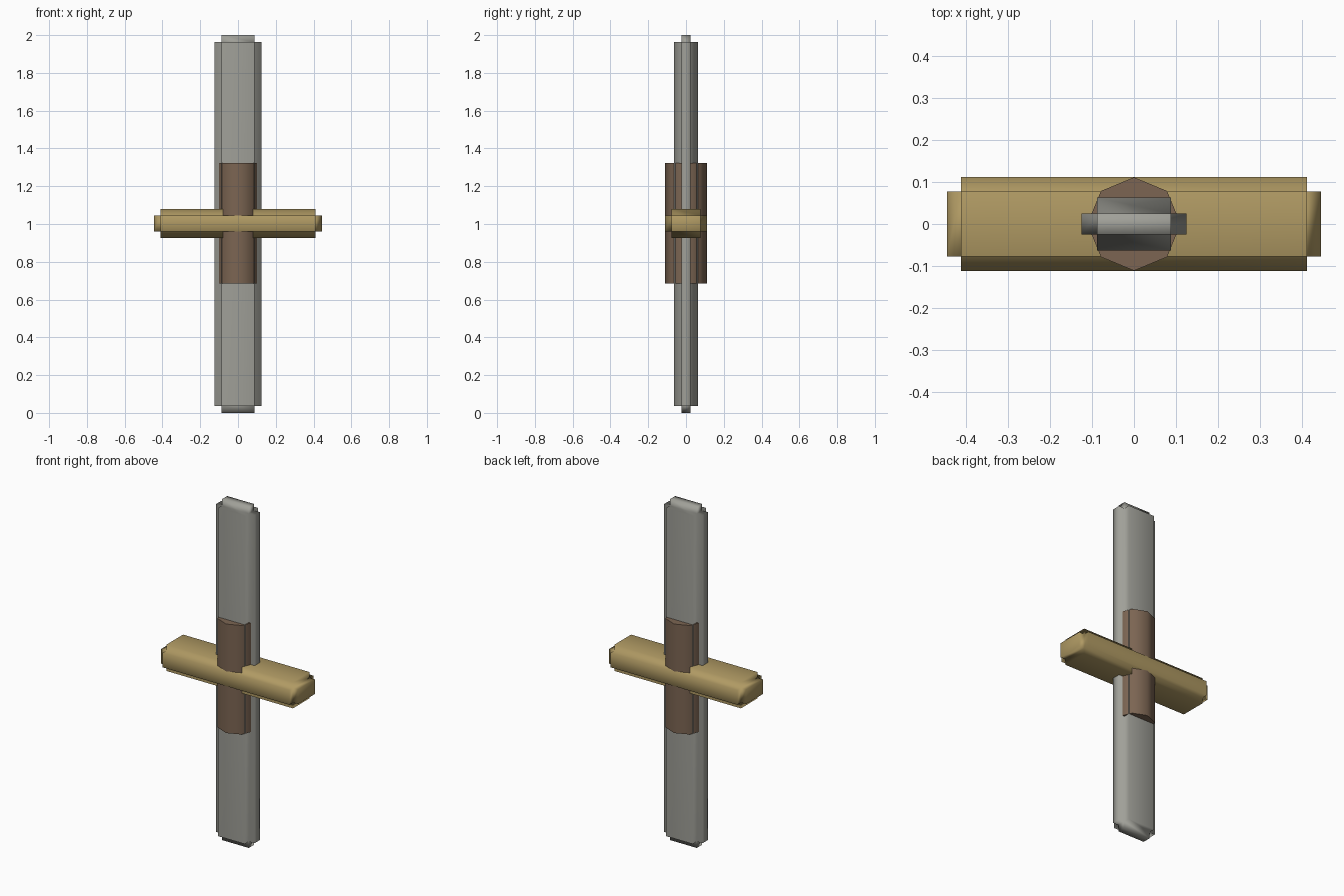
import bpy, bmesh, math
from mathutils import Vector

cube = bpy.data.objects.get("Cube")
if cube:
    bpy.data.objects.remove(cube, do_unlink=True)


def material(name, rgb):
    m = bpy.data.materials.new(name)
    m.use_nodes = True
    m.diffuse_color = (*rgb, 1)
    m.node_tree.nodes["Principled BSDF"].inputs["Base Color"].default_value = (*rgb, 1)
    return m


def add_object(name, bm, mat, z):
    bmesh.ops.recalc_face_normals(bm, faces=bm.faces)
    mesh = bpy.data.meshes.new(name)
    bm.to_mesh(mesh)
    bm.free()
    mesh.materials.append(mat)
    obj = bpy.data.objects.new(name, mesh)
    obj.location.z = z
    bpy.context.collection.objects.link(obj)
    return obj


def stepped_bar(name, size, step, mat, z):
    """Box with a square notch along every edge: a core with each face pushed out."""
    bm = bmesh.new()
    bmesh.ops.create_cube(bm, size=1)
    bmesh.ops.scale(bm, vec=Vector(s - 2 * step for s in size), verts=bm.verts)
    bm.normal_update()
    caps = bmesh.ops.extrude_discrete_faces(bm, faces=bm.faces[:])["faces"]
    for face in caps:
        face.normal_update()
        bmesh.ops.translate(bm, vec=face.normal * step, verts=face.verts)
    obj = add_object(name, bm, mat, z)
    obj.data.shade_smooth()
    # Large faces stay flat, small step faces blend
    obj.modifiers.new("weighted_normals", "WEIGHTED_NORMAL").mode = "FACE_AREA"
    return obj


steel = material("steel grey", (0.35, 0.35, 0.315))
brass = material("dull brass", (0.43, 0.32, 0.125))
leather = material("brown leather", (0.20, 0.13, 0.085))

# Upright blade and crossing guard
stepped_bar("blade", (0.25, 0.125, 2.0), 0.0375, steel, 1.0)
stepped_bar("guard", (0.89, 0.223, 0.154), 0.034, brass, 1.003)

# Eight-sided grip around the middle of the blade
bm = bmesh.new()
bmesh.ops.create_cone(bm, cap_ends=True, segments=8, radius1=0.111,
                      radius2=0.111, depth=0.64)
grip = add_object("grip", bm, leather, 1.004)
bpy.ops.object.select_all(action="DESELECT")
grip.select_set(True)
bpy.context.view_layer.objects.active = grip
bpy.ops.object.shade_smooth_by_angle(angle=math.radians(50))
